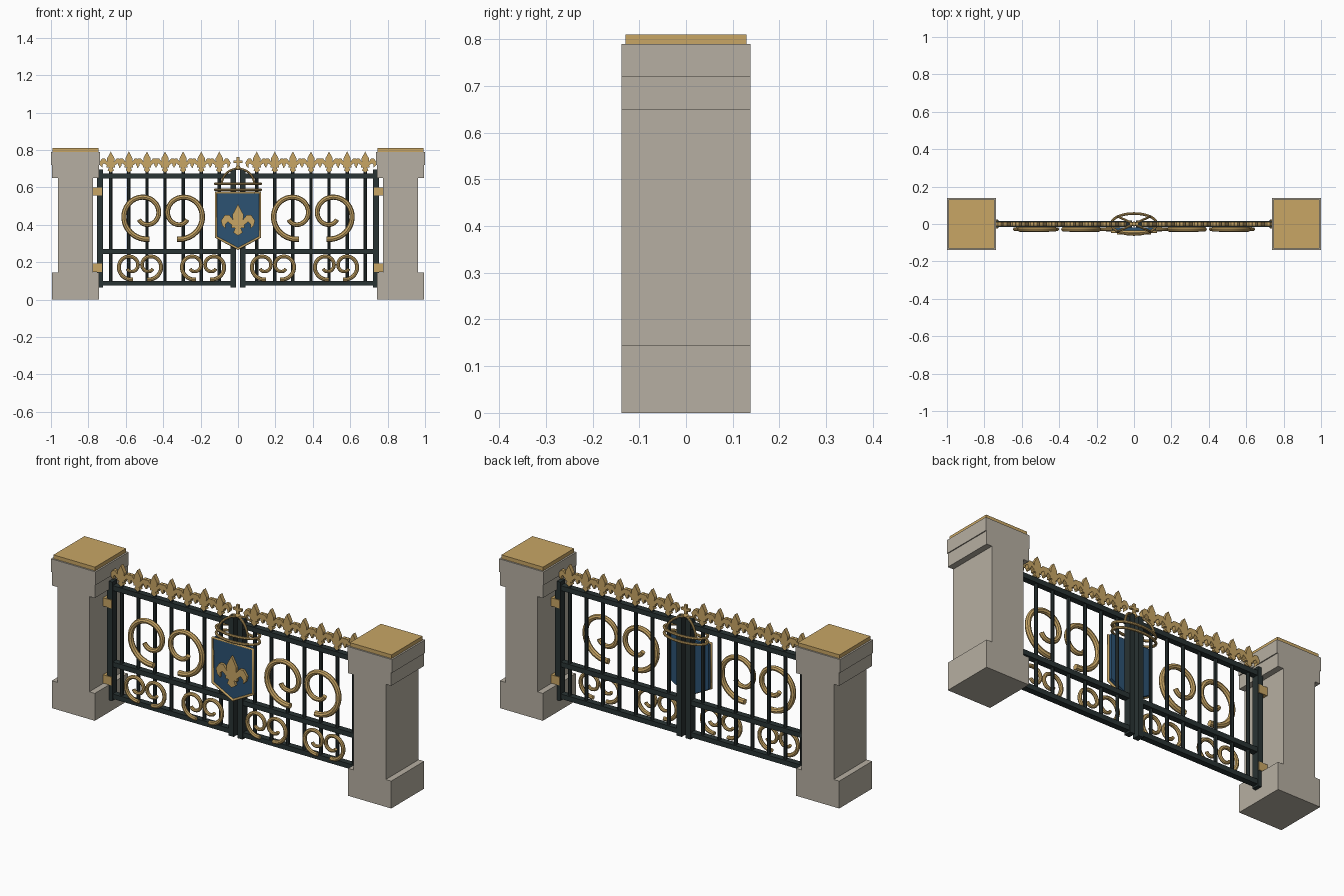
import bpy, bmesh
from math import sin, cos, pi, radians
from mathutils import Matrix

if "Cube" in bpy.data.objects:
    bpy.data.objects.remove(bpy.data.objects["Cube"])


def material(name, rgb):
    m = bpy.data.materials.new(name)
    m.diffuse_color = (*rgb, 1)
    m.use_nodes = True
    m.node_tree.nodes["Principled BSDF"].inputs["Base Color"].default_value = m.diffuse_color
    return m


STONE = material("stone", (0.47, 0.43, 0.36))
GOLD = material("gold", (0.58, 0.38, 0.13))
IRON = material("iron", (0.022, 0.033, 0.033))
BLUE = material("blue", (0.025, 0.085, 0.17))


def make(name, bm, mat, smooth=False):
    bmesh.ops.recalc_face_normals(bm, faces=bm.faces)
    me = bpy.data.meshes.new(name)
    bm.to_mesh(me)
    bm.free()
    return link(name, me, mat, smooth)


def link(name, me, mat, smooth=False):
    me.materials.clear()
    me.materials.append(mat)
    ob = bpy.data.objects.new(name, me)
    bpy.context.collection.objects.link(ob)
    if smooth:
        bpy.ops.object.select_all(action='DESELECT')
        ob.select_set(True)
        bpy.context.view_layer.objects.active = ob
        bpy.ops.object.shade_smooth_by_angle(angle=radians(40))
    return ob


def box(name, x0, x1, y0, y1, z0, z1, mat):
    bm = bmesh.new()
    m = Matrix.Translation(((x0 + x1) / 2, (y0 + y1) / 2, (z0 + z1) / 2))
    bmesh.ops.create_cube(bm, size=1, matrix=m @ Matrix.Diagonal((x1 - x0, y1 - y0, z1 - z0, 1)))
    return make(name, bm, mat)


def prisms(name, outlines, y0, y1, mat):
    """Extrude one or more xz outlines along y."""
    bm = bmesh.new()
    for pts in outlines:
        f = bm.faces.new([bm.verts.new((x, y0, z)) for x, z in pts])
        ext = bmesh.ops.extrude_face_region(bm, geom=[f])
        bmesh.ops.translate(bm, vec=(0, y1 - y0, 0),
                            verts=[v for v in ext['geom'] if isinstance(v, bmesh.types.BMVert)])
    bmesh.ops.triangulate(bm, faces=[f for f in bm.faces if len(f.verts) > 4])
    return make(name, bm, mat)


def tube(name, pts, r, mat, closed=False, taper=1.0, smooth=True):
    cu = bpy.data.curves.new(name, 'CURVE')
    cu.dimensions = '3D'
    cu.bevel_depth = r
    cu.bevel_resolution = 2
    cu.use_fill_caps = True
    sp = cu.splines.new('POLY')
    sp.points.add(len(pts) - 1)
    for i, (p, c) in enumerate(zip(sp.points, pts)):
        p.co = (*c, 1)
        p.radius = 1 + (taper - 1) * i / (len(pts) - 1)
    sp.use_cyclic_u = closed
    tmp = bpy.data.objects.new(name + "_path", cu)
    bpy.context.collection.objects.link(tmp)
    bpy.context.view_layer.update()
    dg = bpy.context.evaluated_depsgraph_get()
    me = bpy.data.meshes.new_from_object(tmp.evaluated_get(dg))
    bpy.data.objects.remove(tmp)
    return link(name, me, mat, smooth)


def scroll(name, cx, cz, size, side, r):
    """Spiral starting at the bottom, with its back towards -x when side is 1."""
    pts = []
    for i in range(43):
        d = i * 10
        a = radians(-80 - d)
        rad = size * (0.134 - 0.00022 * d)
        pts.append((cx + side * rad * cos(a), -0.028, cz + rad * sin(a)))
    tube(name, pts, r, GOLD, taper=0.8)


def fleur(name, cx, cz, h, y0, y1):
    centre = [(0, 1), (.17, .68), (.17, .55), (.09, .3), (-.09, .3), (-.17, .55), (-.17, .68)]
    petal = [(.07, .3), (.15, .5), (.28, .66), (.42, .66), (.54, .48), (.5, .32),
             (.4, .22), (.4, .36), (.32, .44), (.2, .34), (.13, .26)]
    band = [(-.2, .24), (.2, .24), (.2, .32), (-.2, .32)]
    tail = [(0, 0), (.15, .1), (.08, .26), (-.08, .26), (-.15, .1)]
    shapes = [centre, petal, [(-x, z) for x, z in petal], band, tail]
    prisms(name, [[(cx + h * x, cz + h * z) for x, z in s] for s in shapes], y0, y1, GOLD)


# Stone pillars with gold top plates
for s, side in ((-1, "left"), (1, "right")):
    c = s * 0.869
    for part, hw, z0, z1 in (("base", .126, 0, .145), ("shaft", .094, .145, .65),
                             ("neck", .126, .65, .72), ("cap", .131, .72, .79)):
        box(f"{side}_pillar_{part}", c - hw, c + hw, -.138, .138, z0, z1, STONE)
    box(f"{side}_pillar_top_plate", c - .122, c + .122, -.13, .13, .79, .81, GOLD)

    # Hinges
    for z in (.17, .578):
        box(f"{side}_hinge", s * .754 - .028, s * .754 + .028, -.024, .024, z - .022, z + .022, GOLD)

    # Gate leaf frame
    for part, x in (("outer_stile", .738), ("inner_stile", .026)):
        box(f"{side}_{part}", s * x - .015, s * x + .015, -.02, .02, .065, .695, IRON)
    for part, z in (("bottom_rail", .088), ("middle_rail", .257), ("top_rail", .662)):
        box(f"{side}_{part}", s * .382 - .35, s * .382 + .35, -.016, .016, z - .013, z + .013, IRON)

    # Upright bars with finials
    for i in range(7):
        x = s * (.10 + i * .0967)
        tube(f"{side}_bar", [(x, 0, .09), (x, 0, .70)], .009, IRON)
        fleur(f"{side}_finial", x, .68, .112, -.011, .011)

    # Large and small scroll pairs
    for d in (-1, 1):
        scroll(f"{side}_large_scroll", s * .40 + d * .097, .455, 1, -d, .015) if d > 0 else \
            scroll(f"{side}_large_scroll", s * .40 - .097, .455, 1, 1, .015)
        for x in (.187, .524):
            scroll(f"{side}_small_scroll", s * x + d * .051, .18, .55, -d, .011)

# Shield with gold rim and emblem
outline = [(-.118, .572), (.118, .572), (.118, .335), (0, .272), (-.118, .335)]
prisms("shield", [outline], -.042, -.018, BLUE)
tube("shield_rim", [(x, -.042, z) for x, z in outline], .007, GOLD, closed=True, smooth=False)
fleur("shield_emblem", 0, .342, .168, -.056, -.04)


# Crown: two oval rings, crossing arches, ball and cross
def oval(rx, ry, z):
    return [(rx * cos(a), ry * sin(a), z) for a in (i * 2 * pi / 40 for i in range(40))]


tube("crown_lower_ring", oval(.122, .056, .588), .007, GOLD, closed=True)
tube("crown_upper_ring", oval(.122, .056, .62), .007, GOLD, closed=True)
for d in (-1, 1):
    arch = [(.086 * cos(t), d * .04 * cos(t), .62 + .08 * sin(t))
            for t in (i * pi / 20 for i in range(21))]
    tube("crown_arch", arch, .006, GOLD)
bm = bmesh.new()
bmesh.ops.create_uvsphere(bm, u_segments=16, v_segments=8, radius=.013,
                          matrix=Matrix.Translation((0, 0, .705)))
make("crown_ball", bm, GOLD, True)
box("cross_upright", -.007, .007, -.007, .007, .71, .762, GOLD)
box("cross_arm", -.025, .025, -.007, .007, .731, .744, GOLD)
